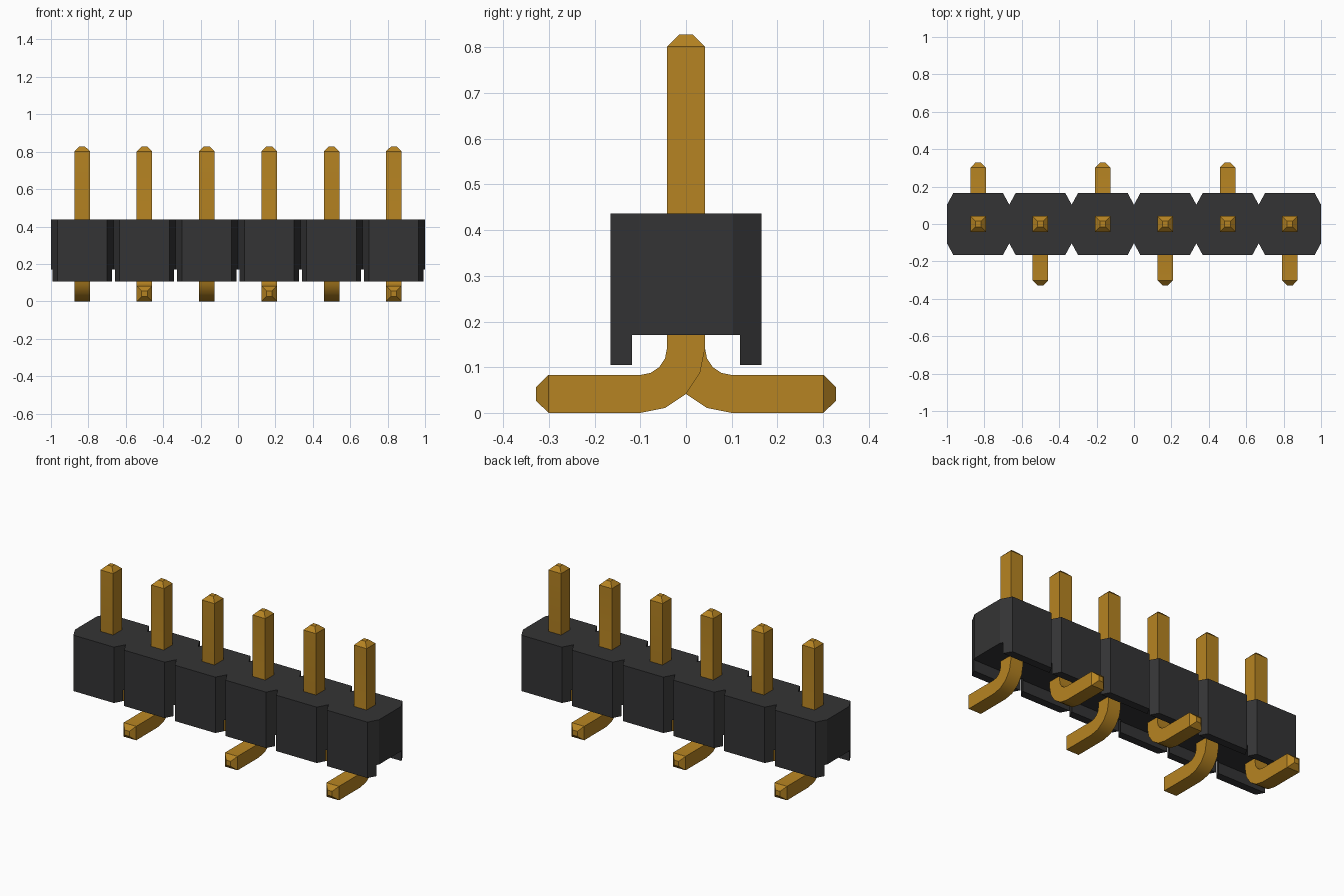
import bpy, bmesh, math

if "Cube" in bpy.data.objects:
    bpy.data.objects.remove(bpy.data.objects["Cube"], do_unlink=True)

COUNT, PITCH = 6, 1 / 3
CENTRES = [(i - (COUNT - 1) / 2) * PITCH for i in range(COUNT)]


def material(name, rgb, metallic=0.0):
    mat = bpy.data.materials.new(name)
    mat.use_nodes = True
    mat.diffuse_color = (*rgb, 1)
    bsdf = next(n for n in mat.node_tree.nodes if n.type == "BSDF_PRINCIPLED")
    bsdf.inputs["Base Color"].default_value = (*rgb, 1)
    return mat


def make_object(name, bm, mat):
    bmesh.ops.recalc_face_normals(bm, faces=bm.faces)
    mesh = bpy.data.meshes.new(name)
    bm.to_mesh(mesh)
    bm.free()
    mesh.materials.append(mat)
    obj = bpy.data.objects.new(name, mesh)
    bpy.context.collection.objects.link(obj)
    return obj


def activate(obj):
    bpy.ops.object.select_all(action="DESELECT")
    obj.select_set(True)
    bpy.context.view_layer.objects.active = obj


def prism(name, outline, z0, z1, mat):
    """Extrude a flat outline from z0 up to z1."""
    bm = bmesh.new()
    face = bm.faces.new([bm.verts.new((x, y, z0)) for x, y in outline])
    top = bmesh.ops.extrude_face_region(bm, geom=[face])["geom"]
    bmesh.ops.translate(bm, vec=(0, 0, z1 - z0),
                        verts=[v for v in top if isinstance(v, bmesh.types.BMVert)])
    return make_object(name, bm, mat)


black = material("black plastic", (0.034, 0.034, 0.035))
gold = material("gold metal", (0.47, 0.23, 0.016))

# Housing: row of chamfered blocks with V notches between them
side = []
for c in CENTRES:
    side += [(c - PITCH / 2, -0.103), (c - 0.133, -0.165), (c + 0.133, -0.165)]
side.append((1.0, -0.103))
housing = prism("housing", side + [(-x, -y) for x, y in side], 0.105, 0.437, black)

# Channel along the underside leaves a foot on each side of every block
channel = prism("channel_cutter", [(-1.2, -0.118), (1.2, -0.118), (1.2, 0.118), (-1.2, 0.118)],
                0.0, 0.171, black)
channel.hide_render = True
cut = housing.modifiers.new("channel", "BOOLEAN")
cut.operation = "DIFFERENCE"
cut.solver = "EXACT"
cut.object = channel
activate(housing)
bpy.ops.object.modifier_apply(modifier=cut.name)
bpy.data.objects.remove(channel, do_unlink=True)

# Pin: square section swept down, round the bend and out to the back
HALF, TIP, BEND = 0.0415, 0.015, 0.1
bend_z = HALF + BEND
stations = [(0, 0.828, 0, TIP), (0, 0.802, 0, HALF)]       # y, z, turn, half width
for i in range(5):
    a = math.radians(22.5 * i)
    stations.append((BEND - BEND * math.cos(a), bend_z - BEND * math.sin(a), a, HALF))
stations += [(0.301, HALF, math.pi / 2, HALF), (0.328, HALF, math.pi / 2, TIP)]

bm = bmesh.new()
rings = []
for y, z, a, h in stations:
    ny, nz = h * math.cos(a), h * math.sin(a)
    rings.append([bm.verts.new((sx * h, y + sn * ny, z + sn * nz))
                  for sx, sn in ((-1, -1), (1, -1), (1, 1), (-1, 1))])
for r, s in zip(rings, rings[1:]):
    for k in range(4):
        bm.faces.new((r[k], r[(k + 1) % 4], s[(k + 1) % 4], s[k]))
bm.faces.new(rings[0])
bm.faces.new(rings[-1])
pin = make_object("pin_1", bm, gold)
activate(pin)
bpy.ops.object.shade_smooth_by_angle(angle=math.radians(30))

# Repeat along the row, turning every second pin to the front
for i, c in enumerate(CENTRES):
    p = pin
    if i:
        p = pin.copy()
        p.name = f"pin_{i + 1}"
        bpy.context.collection.objects.link(p)
    p.location.x = c
    p.rotation_euler.z = math.pi * (i % 2)
